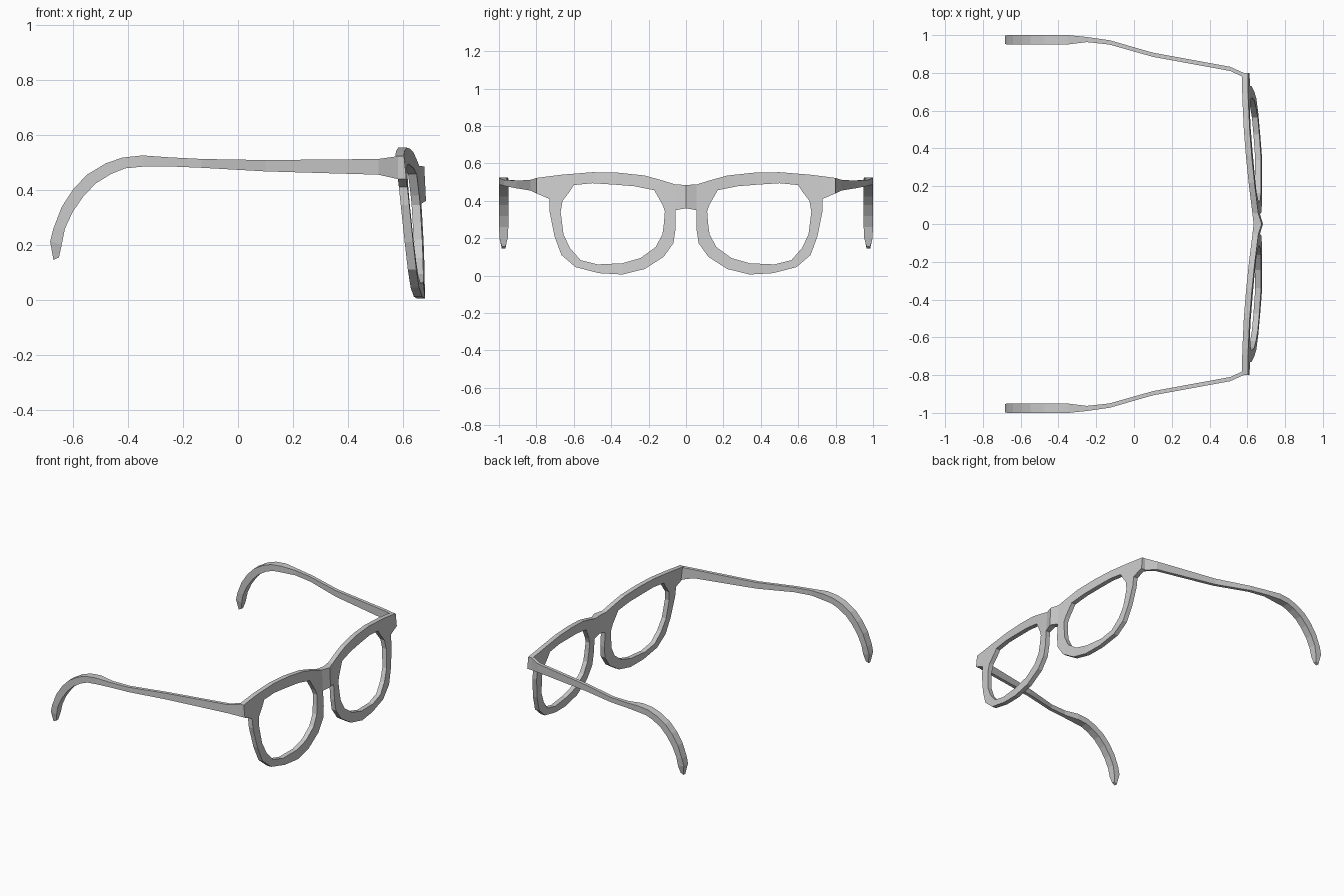
import bpy
import bmesh

if "Cube" in bpy.data.objects:
    bpy.data.objects.remove(bpy.data.objects["Cube"])


def make_part(name, verts, faces):
    """Flat-shaded mesh mirrored across y = 0."""
    me = bpy.data.meshes.new(name)
    bm = bmesh.new()
    vs = [bm.verts.new(v) for v in verts]
    for f in faces:
        bm.faces.new([vs[i] for i in f])
    bmesh.ops.recalc_face_normals(bm, faces=bm.faces)
    bm.to_mesh(me)
    bm.free()
    ob = bpy.data.objects.new(name, me)
    bpy.context.collection.objects.link(ob)
    mod = ob.modifiers.new("mirror", 'MIRROR')
    mod.use_axis = (False, True, False)
    mod.merge_threshold = 0.0005
    return ob


# Front frame: outer (y, z) and inner (y, z) of one rim, clockwise from the nose
RIM = [
    (.13, .51, .17, .457), (.22, .535, .275, .478), (.36, .55, .39, .487),
    (.50, .553, .50, .494), (.66, .54, .60, .484), (.74, .53, .62, .452),
    (.73, .41, .66, .40), (.73, .345, .67, .34), (.703, .21, .655, .22),
    (.666, .11, .62, .147), (.59, .045, .564, .083), (.463, .013, .473, .06),
    (.34, .006, .34, .066), (.222, .035, .243, .094), (.12, .10, .163, .152),
    (.067, .174, .126, .22), (.056, .25, .118, .28), (.056, .35, .113, .345),
    (.056, .487, .126, .38),
]


def back_x(y, z):
    """Wrap of the frame: ends sweep back, lower rims lean forward."""
    k = .05 + .05 * min(1, y / .35)
    return .569 + .061 * (1 - min(y, .8) / .8) ** 1.6 + k * (.55 - z)


n = len(RIM)
flat = [(r[0], r[1]) for r in RIM] + [(r[2], r[3]) for r in RIM]
flat += [(0, .36), (0, .485), (.80, .522), (.80, .44)]
quads = [(i, (i + 1) % n, n + (i + 1) % n, n + i) for i in range(n)]
quads += [(18, 17, 2 * n, 2 * n + 1),           # half of the bridge
          (6, 5, 2 * n + 2, 2 * n + 3)]         # hinge end
m = len(flat)
back = [(back_x(y, z), y, z) for y, z in flat]
front = [(x + (.043 if y == 0 else .031), y, z) for x, y, z in back]
faces = quads + [tuple(i + m for i in q) for q in quads]
edges = {(q[i], q[(i + 1) % 4]) for q in quads for i in range(4)}
for a, b in sorted(edges):
    if (b, a) not in edges and not (flat[a][0] == 0 and flat[b][0] == 0):
        faces.append((a, b, b + m, a + m))
make_part("front_frame", back + front, faces)

# Temple arms: top x, top z, bottom x, bottom z, outer y, inner y
ARM = [
    (.585, .523, .585, .438, .798, .775), (.51, .512, .51, .455, .832, .81),
    (.10, .508, .10, .467, .907, .885), (-.13, .512, -.13, .480, .973, .95),
    (-.25, .518, -.25, .485, .99, .963), (-.347, .525, -.347, .484, 1, .951),
    (-.42, .517, -.41, .478, 1, .95), (-.48, .496, -.46, .458, 1, .95),
    (-.547, .456, -.515, .424, 1, .95), (-.597, .404, -.56, .378, 1, .95),
    (-.64, .338, -.60, .320, 1, .95), (-.67, .26, -.628, .26, 1, .95),
    (-.682, .213, -.64, .20, .997, .953), (-.67, .145, -.65, .155, .985, .965),
]
verts = []
for tx, tz, bx, bz, yo, yi in ARM:
    verts += [(tx, yo, tz), (tx, yi, tz), (bx, yi, bz), (bx, yo, bz)]
faces = [(0, 1, 2, 3), tuple(range(len(verts) - 4, len(verts)))]
for s in range(len(ARM) - 1):
    for j in range(4):
        k = (j + 1) % 4
        faces.append((4 * s + j, 4 * s + k, 4 * s + 4 + k, 4 * s + 4 + j))
make_part("temple_arms", verts, faces)
